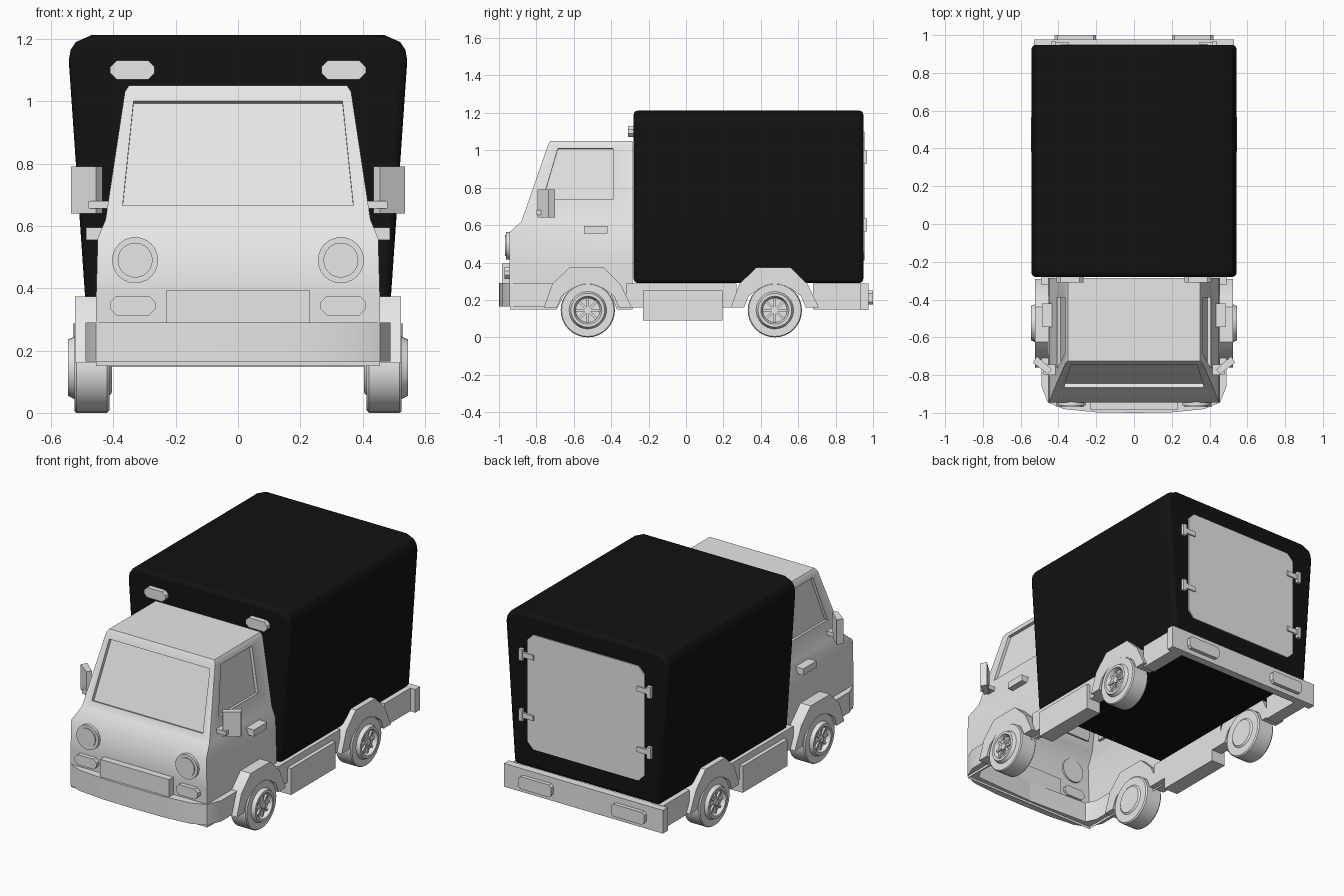
import bpy, bmesh, math
from mathutils import Vector

cube = bpy.data.objects.get("Cube")
if cube:
    bpy.data.objects.remove(cube, do_unlink=True)


def material(name, value):
    m = bpy.data.materials.new(name)
    m.use_nodes = True
    col = (value, value, value, 1)
    m.diffuse_color = col
    m.node_tree.nodes["Principled BSDF"].inputs["Base Color"].default_value = col
    return m


GREY = material("light grey", 0.8)
BLACK = material("black", 0.006)


def finish(name, bm, mat=GREY, angle=30, recalc=True):
    if recalc:
        bmesh.ops.recalc_face_normals(bm, faces=bm.faces)
    me = bpy.data.meshes.new(name)
    bm.to_mesh(me)
    bm.free()
    me.materials.append(mat)
    me.shade_smooth()
    me.set_sharp_from_angle(angle=math.radians(angle))
    ob = bpy.data.objects.new(name, me)
    bpy.context.collection.objects.link(ob)
    return ob


def prism(name, pts, axis, a, b, mat=GREY, side=1):
    """Extrude a flat outline along an axis from a to b; side -1 mirrors in x."""
    place = {"x": lambda p, t: (t * side, p[0], p[1]),
             "y": lambda p, t: (p[0] * side, t, p[1]),
             "z": lambda p, t: (p[0] * side, p[1], t)}[axis]
    bm = bmesh.new()
    lo = [bm.verts.new(place(p, a)) for p in pts]
    hi = [bm.verts.new(place(p, b)) for p in pts]
    bm.faces.new(lo)
    bm.faces.new(hi[::-1])
    for i in range(len(pts)):
        j = (i + 1) % len(pts)
        bm.faces.new((lo[i], lo[j], hi[j], hi[i]))
    return finish(name, bm, mat)


def rect(u0, u1, v0, v1, c=0.0):
    """Rectangle outline, with clipped corners when c is set."""
    if not c:
        return [(u0, v0), (u1, v0), (u1, v1), (u0, v1)]
    return [(u0 + c, v0), (u1 - c, v0), (u1, v0 + c), (u1, v1 - c),
            (u1 - c, v1), (u0 + c, v1), (u0, v1 - c), (u0, v0 + c)]


def circle(u, v, r, n=24):
    return [(u + r * math.cos(math.tau * i / n), v + r * math.sin(math.tau * i / n))
            for i in range(n)]


def mirrored(half):
    return half + [(-u, v) for u, v in reversed(half) if abs(u) > 1e-6]


# Cargo box: tapered profile with rounded ends
box = prism("cargo_box", mirrored([(0.485, 0.29), (0.543, 1.13), (0.537, 1.165),
                                   (0.52, 1.19), (0.47, 1.212)]),
            "y", -0.28, 0.948, BLACK)
bev = box.modifiers.new("soft_ends", "BEVEL")
bev.width = 0.022
bev.segments = 3
bev.limit_method = "ANGLE"
bev.angle_limit = math.radians(60)
prism("rear_door", rect(-0.39, 0.39, 0.41, 1.10, 0.04), "y", 0.94, 0.954)

# Cab shell, open below and behind the seats
BACK = -0.285
LEVELS = [(0.15, 0.455, -0.94), (0.38, 0.455, -0.945), (0.56, 0.45, -0.945),
          (0.62, 0.425, -0.88), (1.03, 0.363, -0.737), (1.05, 0.35, -0.725)]
ARCH = [(-0.37, 0.15), (-0.40, 0.23), (-0.44, 0.27), (-0.60, 0.27),
        (-0.65, 0.23), (-0.69, 0.15)]
bm = bmesh.new()


def cab_face(*pts):
    bm.faces.new([bm.verts.new(p) for p in pts])


def window(outer, inner, depth):
    """Frame around an opening with a pane set in by depth."""
    pane = [Vector(p) + Vector(depth) for p in inner]
    for i in range(4):
        j = (i + 1) % 4
        cab_face(outer[i], outer[j], inner[j], inner[i])
        cab_face(inner[i], inner[j], pane[j], pane[i])
    cab_face(*pane)


z3, w3, f3 = LEVELS[3]
z4, w4, f4 = LEVELS[4]


def side_x(z):
    return w3 + (w4 - w3) * (z - z3) / (z4 - z3)


def front_y(z):
    return f3 + (f4 - f3) * (z - z3) / (z4 - z3)


for k, ((za, wa, fa), (zb, wb, fb)) in enumerate(zip(LEVELS, LEVELS[1:])):
    front = [(-wa, fa, za), (wa, fa, za), (wb, fb, zb), (-wb, fb, zb)]
    if k == 3:
        window(front, [(x, front_y(z), z) for x, z in
                       ((-0.37, 0.665), (0.37, 0.665), (0.335, 1.0), (-0.335, 1.0))],
               (0, 0.02, -0.007))
    else:
        cab_face(*front)
    for s in (1, -1):
        side = [(s * wa, fa, za), (s * wa, BACK, za), (s * wb, BACK, zb), (s * wb, fb, zb)]
        if k == 3:
            window(side, [(s * side_x(z), y, z) for y, z in
                          ((-0.765, 0.737), (-0.39, 0.737), (-0.39, 1.01), (-0.685, 1.01))],
                   (-0.018 * s, 0, -0.003))
        elif k == 0:
            cab_face(side[0], *[(s * wa, y, z) for y, z in reversed(ARCH)], *side[1:])
        else:
            cab_face(*side)
zt, wt, ft = LEVELS[-1]
cab_face((-wt, ft, zt), (wt, ft, zt), (wt, BACK, zt), (-wt, BACK, zt))
bmesh.ops.remove_doubles(bm, verts=bm.verts, dist=1e-5)
bmesh.ops.recalc_face_normals(bm, faces=bm.faces)
roof = max(bm.faces, key=lambda f: f.calc_center_median().z)
if roof.normal.z < 0:
    bmesh.ops.reverse_faces(bm, faces=bm.faces)
finish("cab", bm, angle=50, recalc=False)

# Bumpers and front plate
outer = [(0.49, -0.70), (0.49, -0.86), (0.455, -0.945), (0.37, -0.98), (0.2, -0.997), (0, -1.0)]
inner = [(0, -0.93), (0.40, -0.91), (0.43, -0.85), (0.43, -0.70)]
for s, n in ((1, "left"), (-1, "right")):
    prism("front_bumper_" + n, outer + inner, "z", 0.165, 0.29, side=s)
prism("front_plate", rect(-0.23, 0.23, 0.285, 0.395), "y", -0.985, -0.93)
prism("rear_bumper", rect(-0.53, 0.53, 0.147, 0.287), "y", 0.93, 0.977)

# Wheel profile: distance from centre plane against radius
WHEEL = [(0.405, 0), (0.405, 0.08), (0.413, 0.09), (0.413, 0.138), (0.42, 0.145),
         (0.518, 0.145), (0.525, 0.14), (0.525, 0.10), (0.546, 0.09),
         (0.546, 0.075), (0.522, 0.065), (0.522, 0)]


def wheel(name, s, y, z=0.145):
    bm = bmesh.new()
    vs = [bm.verts.new((s * x, y, z + r)) for x, r in WHEEL]
    es = [bm.edges.new(e) for e in zip(vs, vs[1:])]
    bmesh.ops.spin(bm, geom=vs + es, cent=(0, y, z), axis=(1, 0, 0),
                   angle=math.tau, steps=32, use_duplicate=False)
    bmesh.ops.remove_doubles(bm, verts=bm.verts, dist=1e-4)
    finish(name, bm)
    prism(name + "_hub", circle(y, z, 0.02, 12), "x", 0.51, 0.54, side=s)
    for k in range(4):
        a = math.pi * k / 4
        d, e = Vector((math.cos(a), math.sin(a))), Vector((-math.sin(a), math.cos(a)))
        c = Vector((y, z))
        prism(name + "_spoke", [c + d * 0.066 * i + e * 0.006 * j for i, j in
                                ((-1, -1), (1, -1), (1, 1), (-1, 1))],
              "x", 0.515, 0.533, side=s)


# Wheel arch outline, relative to the axle
FENDER = [(-0.235, 0.16), (-0.19, 0.285), (-0.10, 0.373), (0.085, 0.373), (0.175, 0.285),
          (0.235, 0.16), (0.165, 0.16), (0.14, 0.22), (0.08, 0.265), (-0.08, 0.265),
          (-0.14, 0.22), (-0.165, 0.16)]

for s, n in ((1, "left_"), (-1, "right_")):
    def part(name, pts, axis, a, b):
        return prism(n + name, pts, axis, a, b, side=s)

    for end, y in (("front", -0.525), ("rear", 0.475)):
        wheel(n + end + "_wheel", s, y)
        part(end + "_fender", [(y + u, v) for u, v in FENDER], "x", 0.42, 0.523)
    # Side rails and storage skirt
    part("middle_rail", rect(-0.32, 0.27, 0.16, 0.289), "x", 0.42, 0.492)
    part("rear_rail", rect(0.68, 0.935, 0.15, 0.289), "x", 0.42, 0.50)
    part("skirt_box", rect(-0.23, 0.195, 0.09, 0.25), "x", 0.42, 0.515)
    # Lamps
    part("headlight_ring", circle(0.33, 0.49, 0.074), "y", -0.962, -0.935)
    part("headlight_lens", circle(0.33, 0.49, 0.056), "y", -0.968, -0.935)
    part("indicator", rect(0.265, 0.41, 0.313, 0.375, 0.02), "y", -0.97, -0.93)
    part("roof_lamp", rect(0.268, 0.41, 1.07, 1.13, 0.02), "y", -0.31, -0.27)
    part("tail_lamp", rect(0.20, 0.42, 0.175, 0.25, 0.015), "y", 0.96, 1.0)
    # Mirror, arm and door handle
    part("mirror", [(0.435, -0.77), (0.455, -0.795), (0.535, -0.735), (0.515, -0.70)],
         "z", 0.64, 0.79)
    part("mirror_arm", rect(0.40, 0.48, -0.80, -0.745), "z", 0.655, 0.68)
    part("door_handle", rect(-0.545, -0.42, 0.555, 0.595), "x", 0.43, 0.488)
    # Rear door hinges
    for i, z in enumerate((0.60, 0.965)):
        part("hinge_strap_%d" % i, rect(0.345, 0.44, z - 0.015, z + 0.015), "y", 0.94, 0.962)
        part("hinge_pin_%d" % i, rect(0.415, 0.44, z - 0.035, z + 0.035), "y", 0.94, 0.967)
